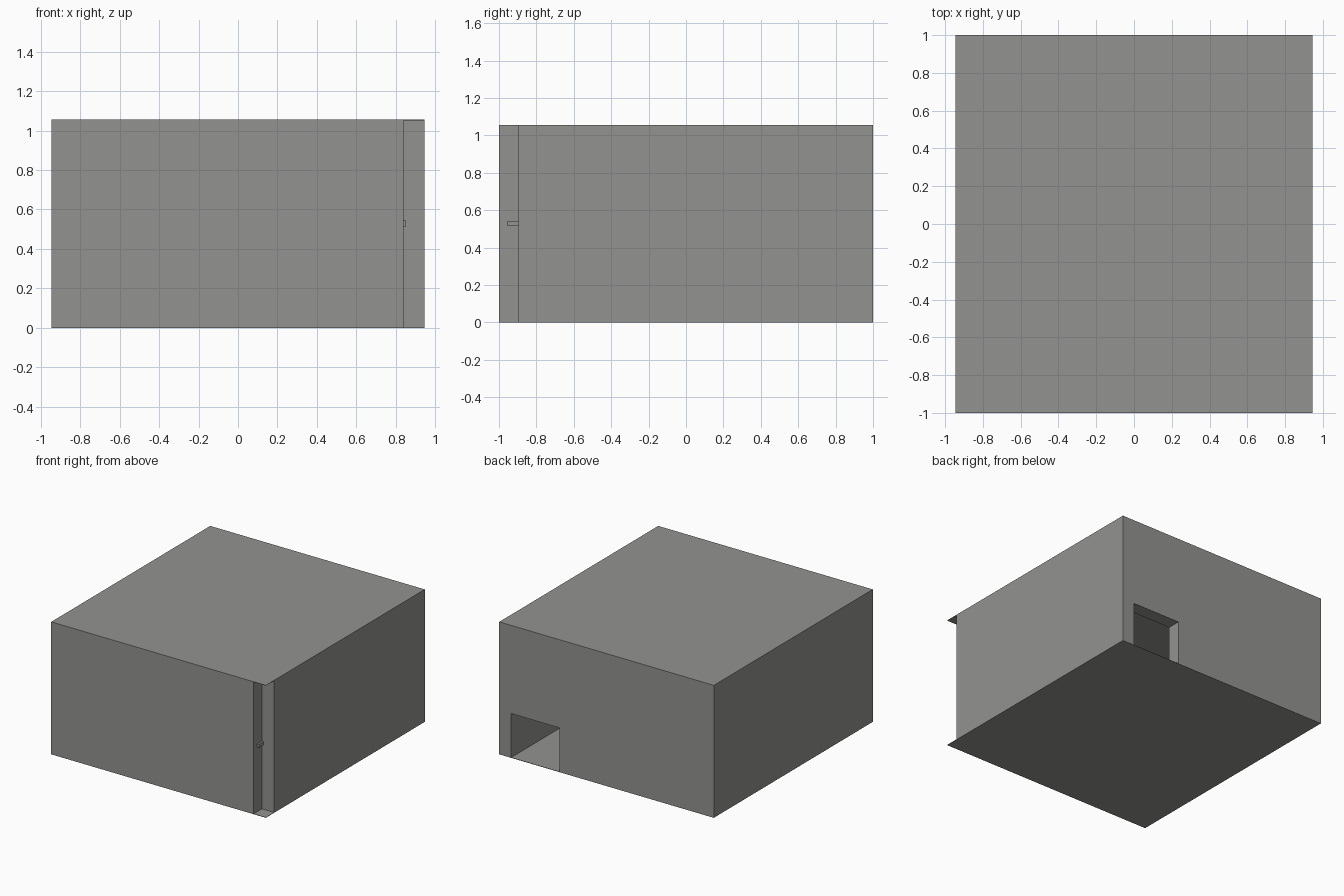
import bpy

if "Cube" in bpy.data.objects:
    bpy.data.objects.remove(bpy.data.objects["Cube"])

W, D, H = 0.945, 1.0, 1.055      # half width, half depth, height
T = 0.003                        # floor and roof sheet thickness
IN_X, IN_Y = 0.84, 0.895         # inner room half sizes

grey = bpy.data.materials.new("warm grey")
grey.diffuse_color = (0.29, 0.295, 0.28, 1)
grey.use_nodes = True
grey.node_tree.nodes["Principled BSDF"].inputs["Base Color"].default_value = grey.diffuse_color


def box(name, lo, hi, cutter=False):
    bpy.ops.mesh.primitive_cube_add(
        size=1, location=[(a + b) / 2 for a, b in zip(lo, hi)])
    ob = bpy.context.object
    ob.name = name
    ob.scale = [b - a for a, b in zip(lo, hi)]
    bpy.ops.object.transform_apply(location=True, rotation=False, scale=True)
    ob.data.materials.append(grey)
    if cutter:
        ob.hide_render = True
        ob.display_type = 'WIRE'
    return ob


def cut(target, name, lo, hi):
    tool = box(name, lo, hi, cutter=True)
    mod = target.modifiers.new(name, 'BOOLEAN')
    mod.operation = 'DIFFERENCE'
    mod.solver = 'EXACT'
    mod.object = tool
    bpy.context.view_layer.objects.active = target
    bpy.ops.object.modifier_apply(modifier=mod.name)
    bpy.data.objects.remove(tool)


# four thick walls around a hollow room
walls = box("walls", (-W, -D, T), (W, D, H - T))
cut(walls, "room_cutter", (-IN_X, -IN_Y + 0.006, -0.1), (IN_X, IN_Y, H + 0.1))

# doorway through the back wall, flush with the inner right wall
cut(walls, "doorway_cutter", (0.415, IN_Y - 0.05, -0.1), (IN_X, D + 0.1, 0.353))

# full-height recess at the front right corner
cut(walls, "recess_cutter", (0.838, -D - 0.1, -0.1), (W + 0.1, -IN_Y, H + 0.1))

# thin floor and roof sheets, covering the recess as well
box("floor", (-W, -D, 0), (W, D, T))
box("roof", (-W, -D, H - T), (W, D, H))

# small latch inside the recess
box("latch", (0.836, -0.955, 0.515), (0.852, -0.895, 0.543))
